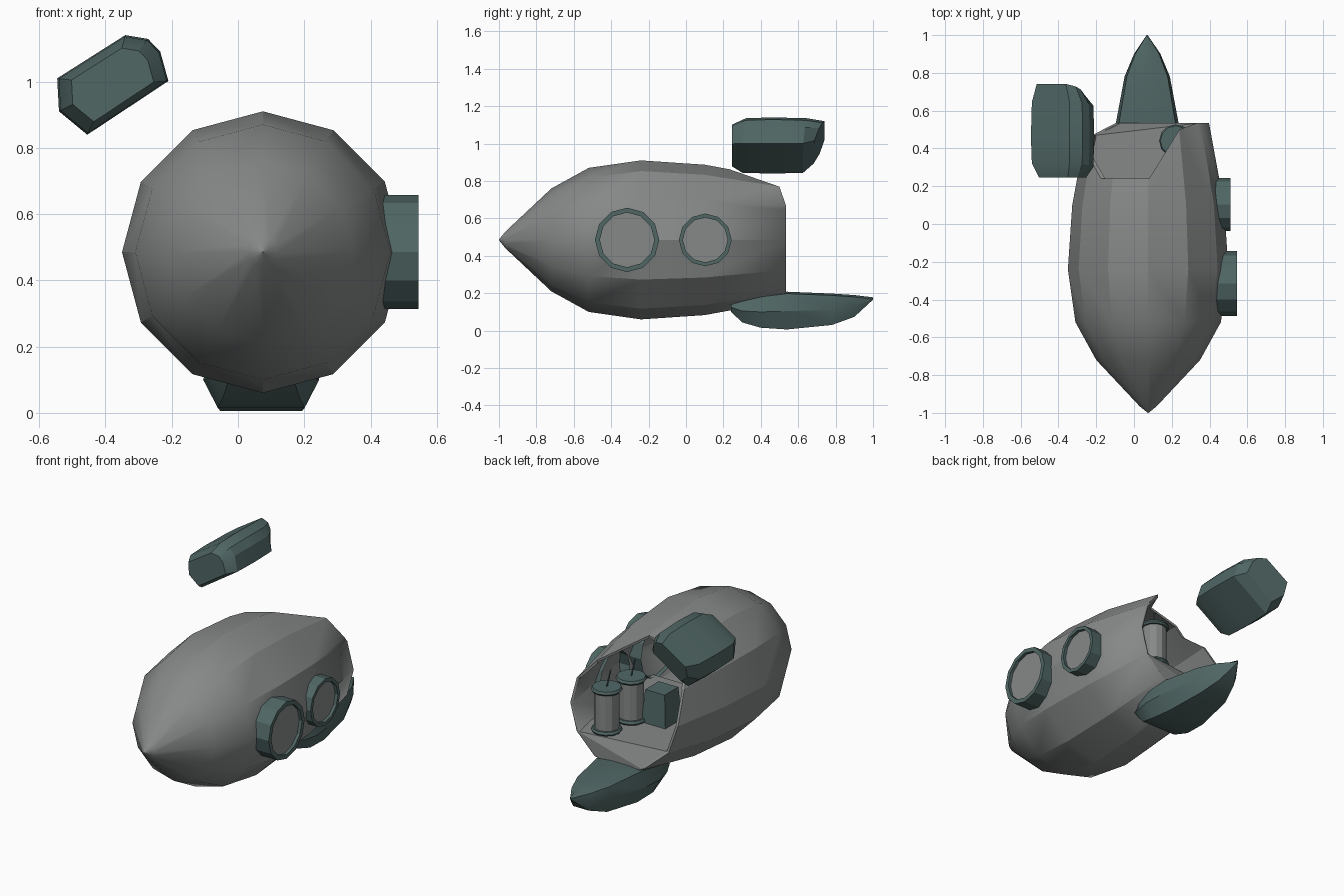
import bpy, bmesh, math
from mathutils import Vector

if "Cube" in bpy.data.objects:
    bpy.data.objects.remove(bpy.data.objects["Cube"])

CX, CZ = 0.075, 0.485


def material(name, rgb):
    m = bpy.data.materials.new(name)
    m.diffuse_color = (*rgb, 1)
    m.use_nodes = True
    m.node_tree.nodes["Principled BSDF"].inputs["Base Color"].default_value = m.diffuse_color
    return m


GREY = material("hull grey", (0.24, 0.25, 0.248))
TEAL = material("dark teal", (0.08, 0.135, 0.13))


def make(name, verts, faces, mat, angle=28):
    me = bpy.data.meshes.new(name)
    me.from_pydata([tuple(v) for v in verts], [], faces)
    bm = bmesh.new()
    bm.from_mesh(me)
    bmesh.ops.recalc_face_normals(bm, faces=bm.faces)
    bm.to_mesh(me)
    bm.free()
    ob = bpy.data.objects.new(name, me)
    bpy.context.collection.objects.link(ob)
    me.materials.append(mat)
    bpy.ops.object.select_all(action='DESELECT')
    bpy.context.view_layer.objects.active = ob
    ob.select_set(True)
    if angle:
        bpy.ops.object.shade_smooth_by_angle(angle=math.radians(angle))
    return ob


def loft(name, rings, mat, caps=(True, True), angle=28):
    n = len(rings[0])
    verts = [v for r in rings for v in r]
    faces = [(k * n + i, k * n + (i + 1) % n, (k + 1) * n + (i + 1) % n, (k + 1) * n + i)
             for k in range(len(rings) - 1) for i in range(n)]
    if caps[0]:
        faces.append(tuple(range(n)))
    if caps[1]:
        faces.append(tuple(range(len(verts) - n, len(verts))))
    return make(name, verts, faces, mat, angle)


def circle(c, r, axis, n=12):
    out = []
    for i in range(n):
        a, b = r * math.cos(2 * math.pi * i / n), r * math.sin(2 * math.pi * i / n)
        off = {'x': (0, a, b), 'y': (a, 0, b), 'z': (a, b, 0)}[axis]
        out.append(Vector(c) + Vector(off))
    return out


# Hull: twelve-sided pod, open at the back
profile = [(-1.0, 0.002), (-0.965, 0.045), (-0.72, 0.275), (-0.52, 0.385),
           (-0.24, 0.425), (0.1, 0.402), (0.535, 0.322)]
hull = loft("hull", [circle((CX, y, CZ), r, 'y') for y, r in profile], GREY, (True, False))
shell = hull.modifiers.new("shell", 'SOLIDIFY')
shell.thickness = 0.015
shell.offset = -1

# Cutters for the broken opening, upper left of the back end
side = [(0.24, 1.3), (0.24, 0.75), (0.35, 0.66), (0.45, 0.485), (0.47, 0.325),
        (0.54, 0.208), (0.8, 0.2), (0.8, 1.3)]
plan = [(0.07, 0.24), (0.08, 0.24), (0.24, 0.5), (0.36, 0.545), (0.36, 0.8), (0.07, 0.8)]
cutters = [
    loft("opening_cutter_left", [[(x, y, z) for y, z in side] for x in (-0.7, 0.08)], GREY, angle=0),
    loft("opening_cutter_right", [[(x, y, z) for x, y in plan] for z in (0.335, 1.3)], GREY, angle=0)]
for c in cutters:
    mod = hull.modifiers.new("opening", 'BOOLEAN')
    mod.operation = 'DIFFERENCE'
    mod.solver = 'EXACT'
    mod.object = c
bpy.ops.object.select_all(action='DESELECT')
hull.select_set(True)
bpy.context.view_layer.objects.active = hull
for m in list(hull.modifiers):
    if m.type in {'SOLIDIFY', 'BOOLEAN'}:
        bpy.ops.object.modifier_apply(modifier=m.name)
for c in cutters:
    c.hide_render = True
    c.hide_viewport = True

# Cabin floor and the closed wall under it
fz = 0.325
make("cabin_floor", [(-0.2, 0.47, fz), (0.35, 0.535, fz), (0.42, 0.1, fz), (0.43, -0.3, fz),
                     (-0.28, -0.3, fz), (-0.27, 0.1, fz)], [(0, 1, 2, 3, 4, 5)], GREY, 0)
rim = [(CX + 0.32 * math.cos(math.radians(a)), 0.534, CZ + 0.32 * math.sin(math.radians(a)))
       for a in (240, 270, 300, 330)]
make("rear_lower_wall", [(-0.2, 0.47, fz)] + rim, [(0, 1, 4), (1, 2, 3, 4)], GREY, 0)

# Portholes on the right side: teal ring with a grey pane
for tag, y, r, ri, x in (("front", -0.315, 0.172, 0.146, 0.545), ("rear", 0.103, 0.141, 0.12, 0.51)):
    rings = [circle((px, y, CZ), pr, 'x') for px, pr in
             ((0.40, r), (x, r), (x, ri), (x - 0.02, ri))]
    loft(tag + "_porthole_ring", rings, TEAL, (False, False))
    make(tag + "_porthole_pane", circle((x - 0.018, y, CZ), ri, 'x'), [tuple(range(12))], GREY, 0)

# Pointed skid under the tail: (y, half width, bottom, top)
skid = [(0.24, 0.13, 0.10, 0.15), (0.30, 0.155, 0.04, 0.17), (0.40, 0.175, 0.01, 0.19),
        (0.54, 0.165, 0.0, 0.208), (0.78, 0.12, 0.025, 0.198), (0.90, 0.07, 0.07, 0.19),
        (1.0, 0.003, 0.165, 0.178)]
rings = []
for y, w, b, t in skid:
    half = [(1.0, b + (t - b) * 0.5), (0.75, b + (t - b) * 0.03)]
    rings.append([(0.07 + w * 0.35, y, t), (0.07 + w * 0.9, y, t - 0.01)]
                 + [(0.07 + w * k, y, z) for k, z in half]
                 + [(0.07 - w * k, y, z) for k, z in reversed(half)]
                 + [(0.07 - w * 0.9, y, t - 0.01), (0.07 - w * 0.35, y, t)])
loft("tail_skid", rings, TEAL)

# Loose chunk floating above the opening, tilted about y
section = [(-0.13, 0.104), (0.113, 0.106), (0.165, 0.06), (0.176, 0.008),
           (0.15, -0.08), (-0.143, -0.088), (-0.178, 0.017)]
rings = []
for y, k, lift, lean in ((0.245, 0.74, 0.0, 0.0), (0.31, 0.97, 0.0, 0.1),
                         (0.46, 1.0, 0.0, 0.0), (0.635, 0.97, 0.0, 0.1), (0.71, 0.75, 0.02, 0.3)):
    rings.append([(-0.38 + 0.85 * s * k - 0.53 * (n * k + lift), y + lean * n,
                   0.99 + 0.53 * s * k + 0.85 * (n * k + lift)) for s, n in section])
loft("loose_chunk", rings, TEAL)

# Two canisters with rims and thin rods inside the cabin
for tag, x, y in (("rear", 0.22, 0.44), ("front", 0.19, 0.25)):
    loft(tag + "_canister", [circle((x, y, z), 0.07, 'z') for z in (0.34, 0.58)], GREY)
    for part, z in (("base", 0.328), ("lid", 0.57)):
        loft(f"{tag}_canister_{part}",
             [circle((x, y, z + dz), r, 'z') for dz, r in ((0, 0.08), (0.01, 0.087), (0.024, 0.08))], TEAL)
    loft(tag + "_canister_rod", [circle((x, y, 0.59), 0.005, 'z', 6),
                                 circle((x - 0.015, y - 0.015, 0.69), 0.005, 'z', 6)], TEAL)

# Seat block further inside
loft("seat_block", [[(0.05 + sx * w, 0.16 + sy * w, z) for sx, sy in ((-1, -1), (1, -1), (1, 1), (-1, 1))]
                    for z, w in ((0.326, 0.08), (0.52, 0.065))], TEAL)
